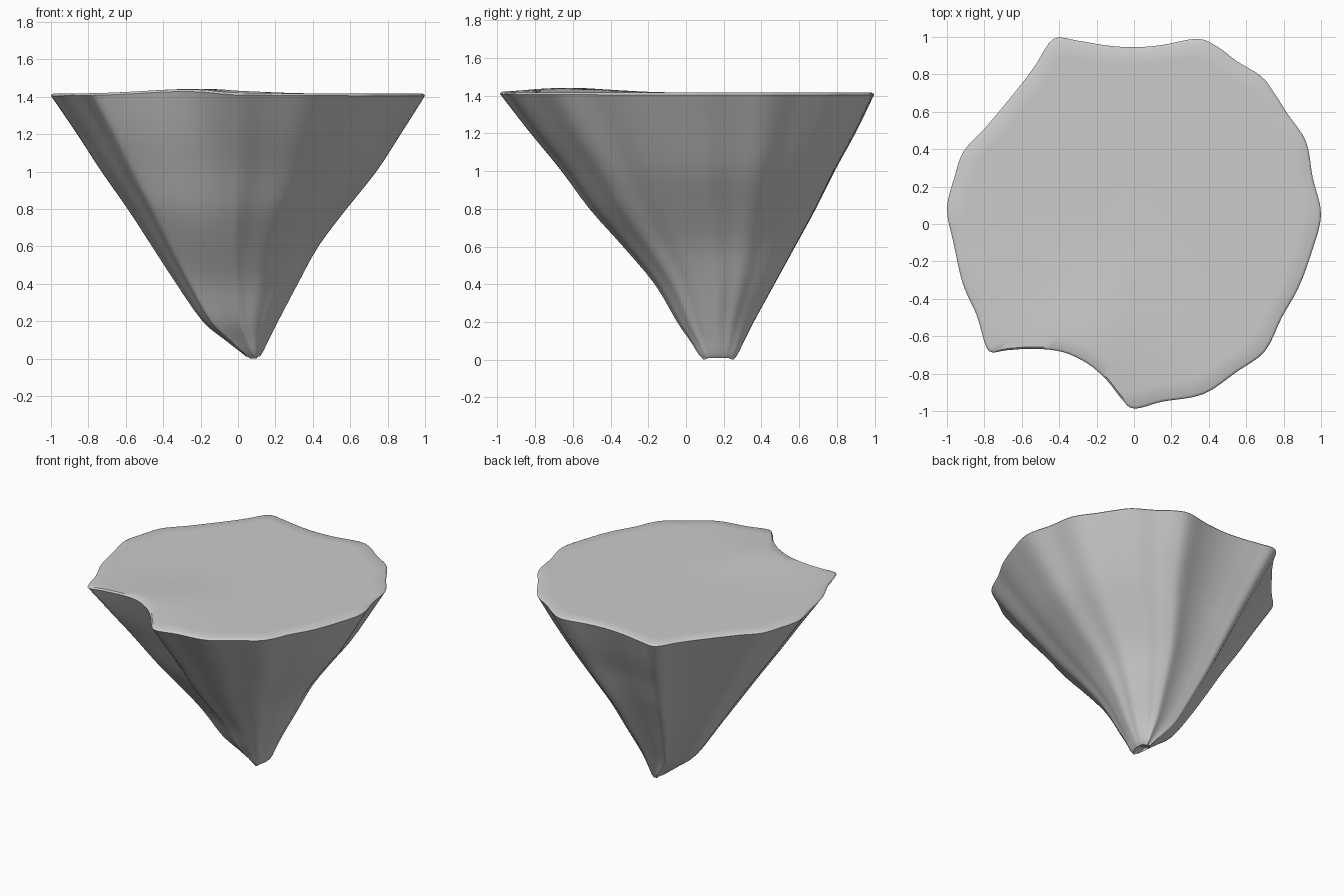
import bpy, bmesh, math
from mathutils import Vector

if "Cube" in bpy.data.objects:
    bpy.data.objects.remove(bpy.data.objects["Cube"])

# Rim outline seen from above, clockwise; first points run along the bitten notch
NOTCH = [(0, -.987), (-.07, -.93), (-.15, -.83), (-.25, -.745), (-.38, -.685),
         (-.53, -.667), (-.68, -.675), (-.765, -.685)]
REST = [(-.80, -.63), (-.84, -.49), (-.915, -.32), (-.965, -.1), (-1, .08), (-.96, .25),
        (-.91, .39), (-.79, .52), (-.6, .75), (-.52, .86), (-.43, .99), (-.3, .98),
        (-.15, .955), (0, .945), (.15, .957), (.34, .99), (.45, .945), (.55, .87),
        (.68, .79), (.75, .7), (.82, .59), (.92, .44), (.955, .25), (1, .05),
        (.95, -.15), (.88, -.34), (.79, -.5), (.7, -.68), (.55, -.79), (.37, -.91), (.15, -.95)]
# Height, then x and y extents of the cross-section
LEVELS = [(1.405, -1, 1, -1, 1), (1.2, -.86, .87, -.84, .9), (1.0, -.73, .74, -.67, .79),
          (.8, -.59, .58, -.52, .69), (.6, -.46, .43, -.34, .58), (.4, -.33, .32, -.17, .47),
          (.2, -.19, .215, -.05, .36), (.1, -.07, .165, .02, .31),
          (.03, .02, .13, .065, .275), (0.005, .05, .11, .09, .255)]


def spline(pts, steps, closed):
    """Catmull-Rom resampling of tuples of any length."""
    n = len(pts)
    get = lambda i: pts[i % n] if closed else pts[max(0, min(n - 1, i))]
    out = []
    for i in range(n if closed else n - 1):
        a, b, c, d = (get(i + k) for k in (-1, 0, 1, 2))
        for s in range(steps):
            t = s / steps
            out.append(tuple(.5 * (2*q + (r-p)*t + (2*p-5*q+4*r-w)*t*t + (3*q-p-3*r+w)*t**3)
                             for p, q, r, w in zip(a, b, c, d)))
    return out if closed else out + [pts[-1]]


def section(fill):
    """Outline with the notch partly filled out to its chord."""
    a, b = Vector(NOTCH[0]), Vector(NOTCH[-1])
    n = len(NOTCH) - 1
    notch = [tuple(Vector(p).lerp(a.lerp(b, i / n), fill)) for i, p in enumerate(NOTCH)]
    return spline(notch + REST, 4, True)


def swell(x, y):
    """Gentle rise of the top beside the notch."""
    return .026 * math.exp(-((x + .22) ** 2 / .14 + (y + .62) ** 2 / .1))


bm = bmesh.new()
rings = []

# Flat, slightly swollen top, from the centre out to the rim
rim = section(0)
for s in (.25, .5, .75, .9, .985, .997):
    z = 1.41 if s > .99 else 1.416
    rings.append([bm.verts.new((x*s, y*s, z + swell(x*s, y*s))) for x, y in rim])
top = bm.verts.new((0, 0, 1.416))

# Tapering faceted wall
for z, x0, x1, y0, y1 in spline(LEVELS, 3, False):
    fill = max(0, min(.85, (1.405 - z) / .85))
    near = max(0, (z - 1) / .405)
    ring = []
    for x, y in section(fill):
        px, py = x0 + (x1-x0)*(x+1)/2, y0 + (y1-y0)*(y+1)/2
        ring.append(bm.verts.new((px, py, z + near * swell(px, py))))
    rings.append(ring)

# Two-lobed hollow tip
for v in rings[-1]:
    v.co.z = .028 * max(0, 1 - abs(v.co.y - .172) / .075)
tip = bm.verts.new((.08, .172, .03))

n = len(rim)
for i in range(n):
    j = (i + 1) % n
    bm.faces.new((top, rings[0][i], rings[0][j]))
    bm.faces.new((tip, rings[-1][j], rings[-1][i]))
    for a, b in zip(rings, rings[1:]):
        bm.faces.new((a[i], b[i], b[j], a[j]))
bmesh.ops.recalc_face_normals(bm, faces=bm.faces)

mesh = bpy.data.meshes.new("rock_cone")
bm.to_mesh(mesh)
bm.free()
rock = bpy.data.objects.new("rock_cone", mesh)
bpy.context.collection.objects.link(rock)
bpy.context.view_layer.objects.active = rock
rock.select_set(True)
bpy.ops.object.shade_smooth_by_angle(angle=math.radians(35))
